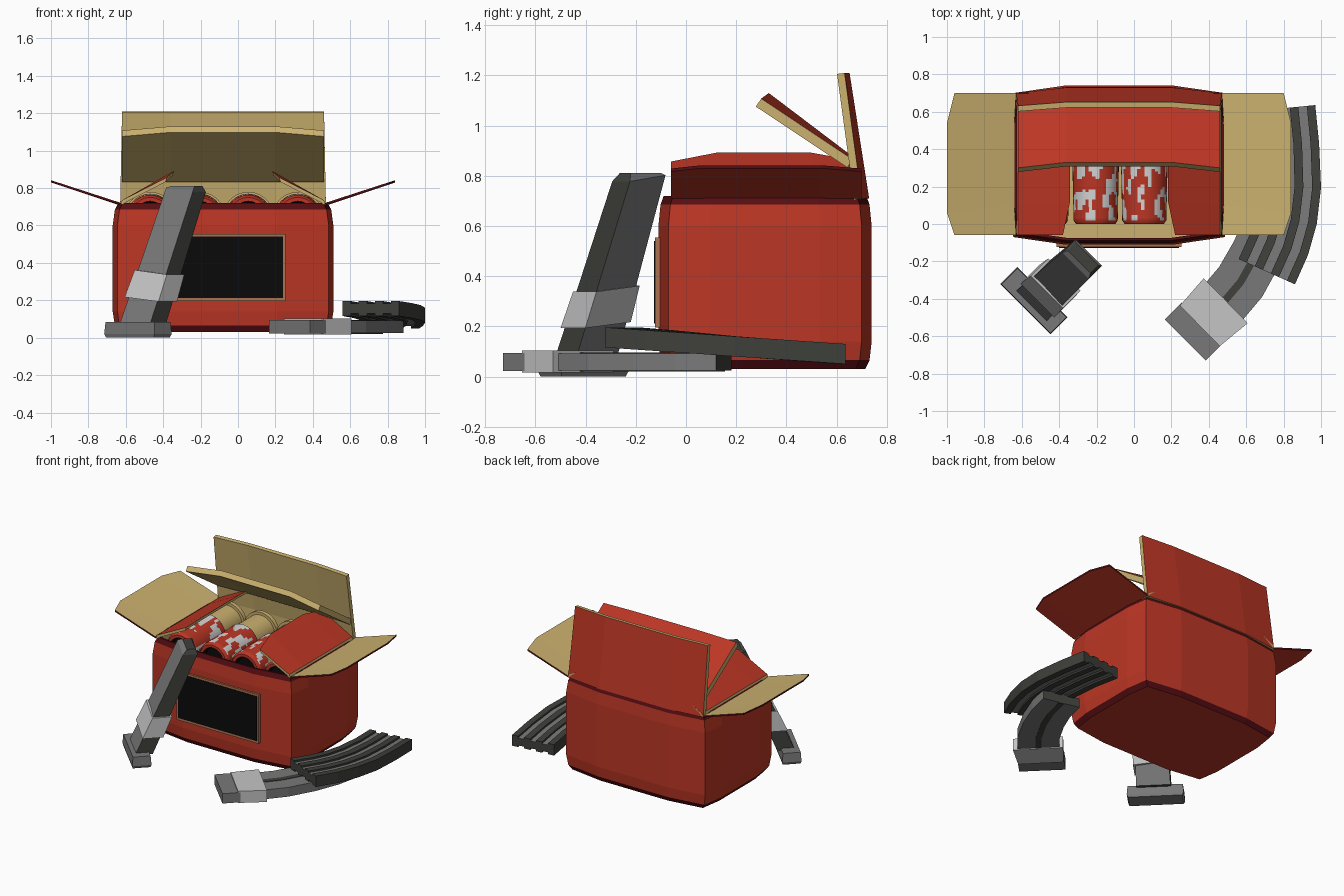
import bpy, bmesh, math
from mathutils import Vector, noise

if "Cube" in bpy.data.objects:
    bpy.data.objects.remove(bpy.data.objects["Cube"])

PAL = {
    "red": (0.50, 0.037, 0.018), "dark_red": (0.09, 0.004, 0.006),
    "cardboard": (0.60, 0.44, 0.16), "black": (0.003, 0.003, 0.003),
    "copper": (0.42, 0.17, 0.08), "light_grey": (0.56, 0.56, 0.56),
    "mid_grey": (0.19, 0.19, 0.19), "dark_grey": (0.05, 0.052, 0.044),
    "white": (0.66, 0.66, 0.66),
}
MATS = {}
for n, c in PAL.items():
    MATS[n] = bpy.data.materials.new(n)
    MATS[n].diffuse_color = (*c, 1)


def make(name, verts, faces, cols, smooth=False):
    """Mesh object with one colour name per face."""
    used = sorted(set(cols))
    me = bpy.data.meshes.new(name)
    me.from_pydata([tuple(v) for v in verts], [], faces)
    for m in used:
        me.materials.append(MATS[m])
    for p, c in zip(me.polygons, cols):
        p.material_index = used.index(c)
    bm = bmesh.new()
    bm.from_mesh(me)
    bmesh.ops.recalc_face_normals(bm, faces=bm.faces)
    bm.to_mesh(me)
    bm.free()
    ob = bpy.data.objects.new(name, me)
    bpy.context.collection.objects.link(ob)
    if smooth:
        bpy.ops.object.select_all(action='DESELECT')
        ob.select_set(True)
        bpy.context.view_layer.objects.active = ob
        bpy.ops.object.shade_smooth_by_angle(angle=math.radians(35))
    return ob


def loft(name, rings, colour, caps, smooth=False):
    """Skin closed rings; colour(i, j) names each side face's colour."""
    n = len(rings[0])
    verts = [v for r in rings for v in r]
    faces, cols = [], []
    for i in range(len(rings) - 1):
        for j in range(n):
            k = (j + 1) % n
            faces.append((i*n + j, i*n + k, (i+1)*n + k, (i+1)*n + j))
            cols.append(colour(i, j))
    faces += [tuple(range(n)), tuple(range(len(verts) - n, len(verts)))]
    return make(name, verts, faces, cols + list(caps), smooth)


def sheet(name, a, b, off, top, under, edge):
    """Thin flap between hinge line a and free edge b, thickened by off."""
    o, n = Vector(off), len(a)
    top_v = [Vector(p) for p in a + b]
    verts = top_v + [p + o for p in top_v]
    faces, cols = [], []
    for i in range(n - 1):
        q = (i, i + 1, n + i + 1, n + i)
        faces += [q, tuple(v + 2*n for v in q)]
        cols += [top, under]
    loop = list(range(n)) + list(range(2*n - 1, n - 1, -1))
    for i in range(2*n):
        p, q = loop[i], loop[(i + 1) % (2*n)]
        faces.append((p, q, q + 2*n, p + 2*n))
        cols.append(edge)
    return make(name, verts, faces, cols)


# ---- carton: bulged outline, dark bevelled rims, cardboard inside ----
CX, CY = -0.08, 0.315
PLAN = [(-.565, -.385), (-.29, -.425), (.29, -.425), (.565, -.385), (.59, -.22), (.59, .22),
        (.565, .385), (.29, .425), (-.29, .425), (-.565, .385), (-.59, .22), (-.59, -.22)]
PROFILE = [(.03, .94), (.065, .98), (.14, 1), (.60, 1), (.685, .98), (.72, .95), (.72, .92), (.5, .92)]
BANDS = ["dark_red", "red", "red", "red", "dark_red", "dark_red", "cardboard"]
loft("carton", [[(CX + x*s, CY + y*s, z) for x, y in PLAN] for z, s in PROFILE],
     lambda i, j: BANDS[i], ("red", "cardboard"))

# ---- front label ----
def block(name, x0, x1, y0, y1, z0, z1, col):
    loft(name, [[(x0, y, z0), (x1, y, z0), (x1, y, z1), (x0, y, z1)] for y in (y0, y1)],
         lambda i, j: col, (col, col))

block("label_frame", -.415, .255, -.124, -.10, .195, .555, "copper")
block("label_panel", -.40, .24, -.127, -.12, .212, .54, "black")

# ---- side flaps, mirrored about the carton centre ----
YS = (-.06, .10, .53, .70)
for side, tag in ((-1, "left"), (1, "right")):
    sheet("outer_flap_" + tag,
          [(CX + side*h, y, .722) for y, h in zip(YS, (.55, .56, .56, .55))],
          [(CX + side*h, y, z) for y, h, z in zip((-.06, .06, .54, .70), (.88, .92, .92, .88), (.829, .842, .842, .829))],
          (0, 0, -.012), "cardboard", "red", "dark_red")
    sheet("inner_flap_" + tag,
          [(CX + side*.54, y, .735) for y in YS],
          [(CX + side*h, y, z) for y, h, z in zip((-.06, .12, .50, .70), (.30, .262, .262, .30), (.857, .892, .892, .857))],
          (side*.008, 0, -.025), "red", "cardboard", "cardboard")

# ---- back flap and the fold hanging off it ----
bow = lambda lo, mid: (lo, mid, mid, lo)
XB, XT = (-.63, -.36, .20, .47), (-.62, -.36, .20, .46)
sheet("back_flap",
      [(x, y, .71) for x, y in zip(XB, bow(.70, .73))],
      [(x, y, 1.21) for x, y in zip(XT, bow(.632, .652))],
      (0, -.03, -.004), "red", "cardboard", "cardboard")
sheet("back_fold",
      [(x, y, .865) for x, y in zip(XT, bow(.665, .68))],
      [(x, y, z) for x, y, z in zip(XT, bow(.30, .33), bow(1.108, 1.13))],
      (0, -.022, -.032), "red", "cardboard", "cardboard")

# ---- cartridges: patchy hull, crimped nose, rimmed brass-like base ----
SEG, ROWS, R = 40, 24, .125
nose = [(.03, .03), (.03, .075), (0, .085), (0, .105), (.02, .118)]
hull = [(.02 + .33*k/ROWS, .118 + .007*k/ROWS) for k in range(1, ROWS + 1)]
base = [(.35, .115), (.555, .115), (.555, .135), (.585, .135), (.585, .05)]
prof = nose + hull + base
for n, x in enumerate((-.47, -.205, .055, .32)):
    rings = [[(x + r*math.cos(2*math.pi*j/SEG), y, .645 + r*math.sin(2*math.pi*j/SEG))
              for j in range(SEG)] for y, r in prof]

    def shell_col(i, j):
        if i < 2:
            return "black"
        if i < len(nose) - 1:
            return "red"
        if i >= len(nose) + ROWS - 1:
            return "cardboard"
        y, r = prof[i]
        a = 2*math.pi*j/SEG
        v = noise.noise(Vector((3*math.cos(a) + 7.3*n, y*11, 3*math.sin(a) + 2.1)))
        return "white" if v + (y - .18)*.7 > .07 else "red"
    loft("cartridge_%d" % (n + 1), rings, shell_col, ("black", "cardboard"), True)

# ---- leaning magazine, turned 45 degrees ----
U = Vector((1, -1, 0)).normalized()
W = Vector((1, 1, 0)).normalized()

def lean(z):
    t = (z - .07)/.73
    return Vector((-.51 + .235*t, -.40 + .215*t, z))

def tower(name, secs, face, side, cap):
    rings = [[c + U*u*a + W*w*b + Vector((0, 0, .012*tilt*a))
              for a, b in ((-1, -1), (1, -1), (1, 1), (-1, 1))] for c, u, w, tilt in secs]
    loft(name, rings, lambda i, j: side if j % 2 else face, (cap, cap))

foot = Vector((-.535, -.41, 0))
tower("leaning_foot", [(foot + Vector((0, 0, z)), u, w, 0)
      for z, u, w in ((0, .18, .06), (.02, .19, .065), (.085, .185, .06))], "mid_grey", "mid_grey", "mid_grey")
tower("leaning_body", [(lean(.07), .115, .06, 0), (lean(.79), .10, .05, -1), (lean(.812), .085, .03, 0)],
      "mid_grey", "dark_grey", "dark_grey")
tower("leaning_collar", [(lean(.205), .128, .07, -1), (lean(.35), .122, .066, -1)],
      "light_grey", "light_grey", "light_grey")

# ---- curved magazines lying on the ground ----
def curved(name, path, sect, colour, caps):
    """Sweep a (side, height) section along a path of (x, y, z, width)."""
    rings = []
    for i, p in enumerate(path):
        a, b = path[max(i - 1, 0)], path[min(i + 1, len(path) - 1)]
        s = Vector((b[1] - a[1], a[0] - b[0], 0)).normalized()
        rings.append([Vector(p[:3]) + s*u*p[3] + Vector((0, 0, h)) for u, h in sect])
    loft(name, rings, colour, caps)

slab = lambda h: [(-1, -h), (1, -h), (1, h), (-1, h)]
plain = lambda c: (lambda i, j: c)
curved("flat_foot", [(.275, -.62, .058, .155), (.365, -.53, .058, .155)],
       slab(.036), plain("mid_grey"), ("mid_grey",)*2)
curved("flat_collar", [(.352, -.545, .06, .152), (.49, -.41, .06, .168)],
       slab(.043), plain("light_grey"), ("light_grey",)*2)
arc = [(.46, -.44, .058, .14), (.57, -.31, .058, .14), (.66, -.15, .058, .138),
       (.72, 0, .058, .136), (.755, .15, .058, .134)]
curved("flat_body", arc, slab(.034), plain("mid_grey"), ("mid_grey", "dark_grey"))
curved("flat_groove", [(x, y, z, .02) for x, y, z, w in arc], slab(.037),
       plain("dark_grey"), ("dark_grey",)*2)

# ribbed one: crenellated section, dark ribs with grey grooves
ribs = []
for k in range(7):
    h = .04 if k % 2 == 0 else .027
    ribs += [(-1 + 2*k/7, h), (-1 + 2*(k + 1)/7, h)]
section = ribs + [(u, -h) for u, h in reversed(ribs)]
groove = lambda i, j: "mid_grey" if j % 2 == 0 and (j % 14) % 4 == 2 else "dark_grey"
curved("ribbed_magazine",
       [(.71, -.255, .156, .165), (.775, -.11, .145, .165), (.815, .03, .134, .165),
        (.835, .2, .12, .165), (.83, .42, .104, .16), (.81, .62, .09, .16)],
       section, groove, ("dark_grey",)*2)

for m in bpy.data.materials:
    if m.users and not m.is_grease_pencil:
        m.use_nodes = True
        m.node_tree.nodes["Principled BSDF"].inputs["Base Color"].default_value = m.diffuse_color
